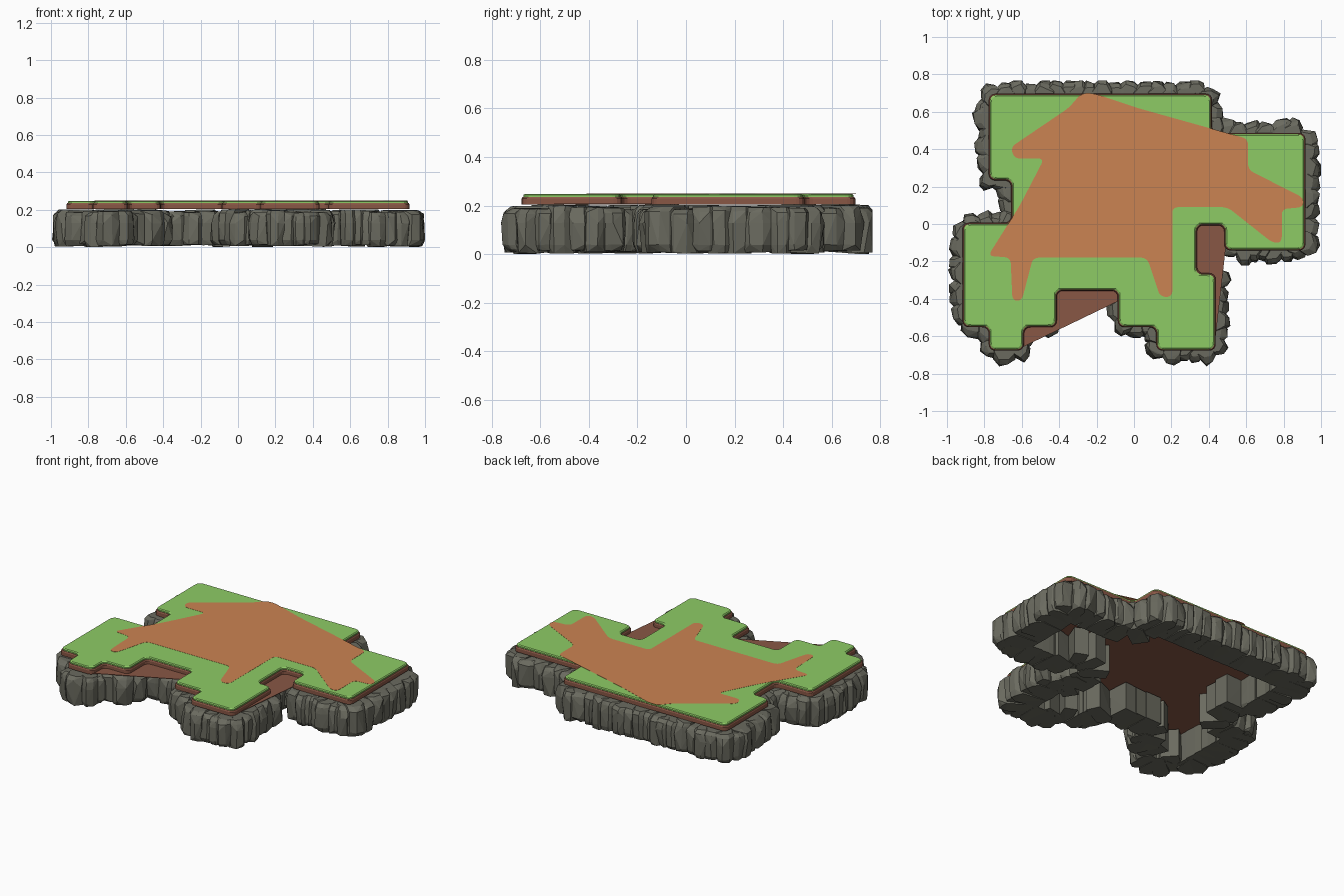
import bpy, bmesh, math, random
from mathutils import Vector

if "Cube" in bpy.data.objects:
    bpy.data.objects.remove(bpy.data.objects["Cube"])

random.seed(7)

# Island outline (clockwise from back left, reversed to counter-clockwise)
OUTLINE = [(-.77, .69), (.41, .69), (.41, .48), (.91, .48), (.91, -.135), (.49, -.135),
           (.49, 0), (.33, 0), (.33, -.27), (.43, -.27), (.43, -.67), (.125, -.67),
           (.125, -.545), (-.08, -.545), (-.08, -.35), (-.42, -.35), (-.42, -.545),
           (-.595, -.545), (-.595, -.67), (-.77, -.67), (-.77, -.545), (-.91, -.545),
           (-.91, 0), (-.65, 0), (-.65, .24), (-.77, .24)][::-1]

# Footpath outline
PATH = [(-.22, .70), (-.28, .70), (-.35, .62), (-.66, .41), (-.64, .35), (-.48, .35), (-.61, .1),
        (-.78, -.17), (-.66, -.18), (-.65, -.41), (-.60, -.41), (-.54, -.18), (.07, -.18),
        (.14, -.39), (.205, -.39), (.205, .09), (.5, .09), (.74, -.1), (.79, -.1), (.79, .08),
        (.906, .09), (.906, .14), (.61, .29), (.61, .455), (.27, .55), (.02, .62)]


def material(name, color):
    m = bpy.data.materials.new(name)
    m.diffuse_color = (*color, 1)
    m.use_nodes = True
    m.node_tree.nodes["Principled BSDF"].inputs["Base Color"].default_value = m.diffuse_color
    return m


def offset(points, d):
    """Move every edge of a counter-clockwise outline outward by d."""
    out = []
    for i, p in enumerate(points):
        p, a, b = Vector(p), Vector(points[i - 1]), Vector(points[(i + 1) % len(points)])
        d1, d2 = (p - a).normalized(), (b - p).normalized()
        n1, n2 = Vector((d1.y, -d1.x)), Vector((d2.y, -d2.x))
        out.append(p + (n1 + n2) * d / (1 + n1.dot(n2)))
    return out


def rounded(points, radius, steps=4):
    """Replace every corner by a small curve."""
    out = []
    for i, p in enumerate(points):
        p, a, b = Vector(p), Vector(points[i - 1]), Vector(points[(i + 1) % len(points)])
        s = p + (a - p).normalized() * min(radius, .48 * (a - p).length)
        e = p + (b - p).normalized() * min(radius, .48 * (b - p).length)
        for k in range(steps + 1):
            t = k / steps
            w = .8 * 2 * t * (1 - t)
            den = (1 - t) ** 2 + w + t * t
            out.append((s * (1 - t) ** 2 + p * w + e * t * t) / den)
    return out


def finish(bm, name, mat):
    bmesh.ops.recalc_face_normals(bm, faces=bm.faces)
    me = bpy.data.meshes.new(name)
    bm.to_mesh(me)
    bm.free()
    me.materials.append(mat)
    ob = bpy.data.objects.new(name, me)
    bpy.context.collection.objects.link(ob)
    return ob


def slab(name, points, layers, radius, mat):
    """Stack rounded outlines given as (offset, z) layers and cap both ends."""
    bm = bmesh.new()
    rings = [[bm.verts.new((p.x, p.y, z)) for p in rounded(offset(points, d), radius)]
             for d, z in layers]
    for lo, hi in zip(rings, rings[1:]):
        for i in range(len(lo)):
            bm.faces.new((lo[i - 1], lo[i], hi[i], hi[i - 1]))
    bm.faces.new(rings[0][::-1])
    bm.faces.new(rings[-1])
    return finish(bm, name, mat)


grass = material("grass", (.27, .60, .13))
dirt = material("dirt", (.25, .095, .06))
trail = material("trail", (.60, .23, .085))
stone = material("stone", (.145, .145, .115))

# Soil layer, turf layer and footpath
slab("soil_layer", OUTLINE, [(.007, .204), (.007, .228), (.003, .235)], .035, dirt)
slab("turf_layer", OUTLINE, [(0, .235), (0, .243), (-.006, .248)], .035, grass)
slab("footpath", PATH, [(0, .2475), (0, .249)], .03, trail)

# Soil sheets spanning the front and right notches
for name, pts in (
        ("front_soil_sheet", [(-.6, -.66), (-.08, -.41), (-.08, -.34), (-.43, -.34), (-.43, -.54), (-.6, -.54)]),
        ("right_soil_sheet", [(.32, -.28), (.43, -.28), (.43, -.66), (.49, -.13), (.49, .01), (.32, .01)])):
    bm = bmesh.new()
    lo, hi = ([bm.verts.new((x, y, z)) for x, y in pts] for z in (.205, .208))
    for i in range(len(pts)):
        bm.faces.new((lo[i - 1], lo[i], hi[i], hi[i - 1]))
    bm.faces.new(lo[::-1])
    bm.faces.new(hi)
    finish(bm, name, dirt)


def rock(bm, pos, tangent, width):
    """One faceted boulder: hull of a jittered column grid reaching under the soil."""
    normal = Vector((tangent.y, -tangent.x))
    reach = random.uniform(.06, .092)
    top = random.uniform(.185, .205)
    verts = []

    def add(u, v, z):
        p = pos + tangent * u + normal * v
        verts.append(bm.verts.new((max(-1, min(1, p.x)), max(-.768, min(.768, p.y)), z)))

    for z, shrink in ((random.uniform(.003, .018), .016), (.04, .004), (.13, 0), (top - .02, .008), (top, .032)):
        for u in (-1, -.45, .45, 1):
            side = .032 if abs(u) == 1 else 0
            add(u * width * random.uniform(.85, 1.1),
                reach - shrink - side + random.uniform(-.014, .008),
                z + random.uniform(-.003, 0))
    for z in (.012, top):
        for u in (-.9, .9):
            add(u * width, -.13, z)
    hull = bmesh.ops.convex_hull(bm, input=verts)
    junk = {g for k in ("geom_interior", "geom_unused") for g in hull[k]
            if isinstance(g, bmesh.types.BMVert)}
    bmesh.ops.delete(bm, geom=list(junk), context='VERTS')


# Ring of boulders walking along the outline
bm = bmesh.new()
loop = rounded(OUTLINE, .07, 6)
carry = 0
for i in range(len(loop)):
    a, b = loop[i - 1], loop[i]
    length = (b - a).length
    if length < 1e-5:
        continue
    t = (b - a).normalized()
    while carry < length:
        angle = random.uniform(-.14, .14)
        turned = Vector((t.x * math.cos(angle) - t.y * math.sin(angle),
                         t.x * math.sin(angle) + t.y * math.cos(angle)))
        step = random.uniform(.05, .095)
        rock(bm, a + t * carry, turned, step * .5 + .018)
        carry += step
    carry -= length
finish(bm, "rock_rim", stone)
